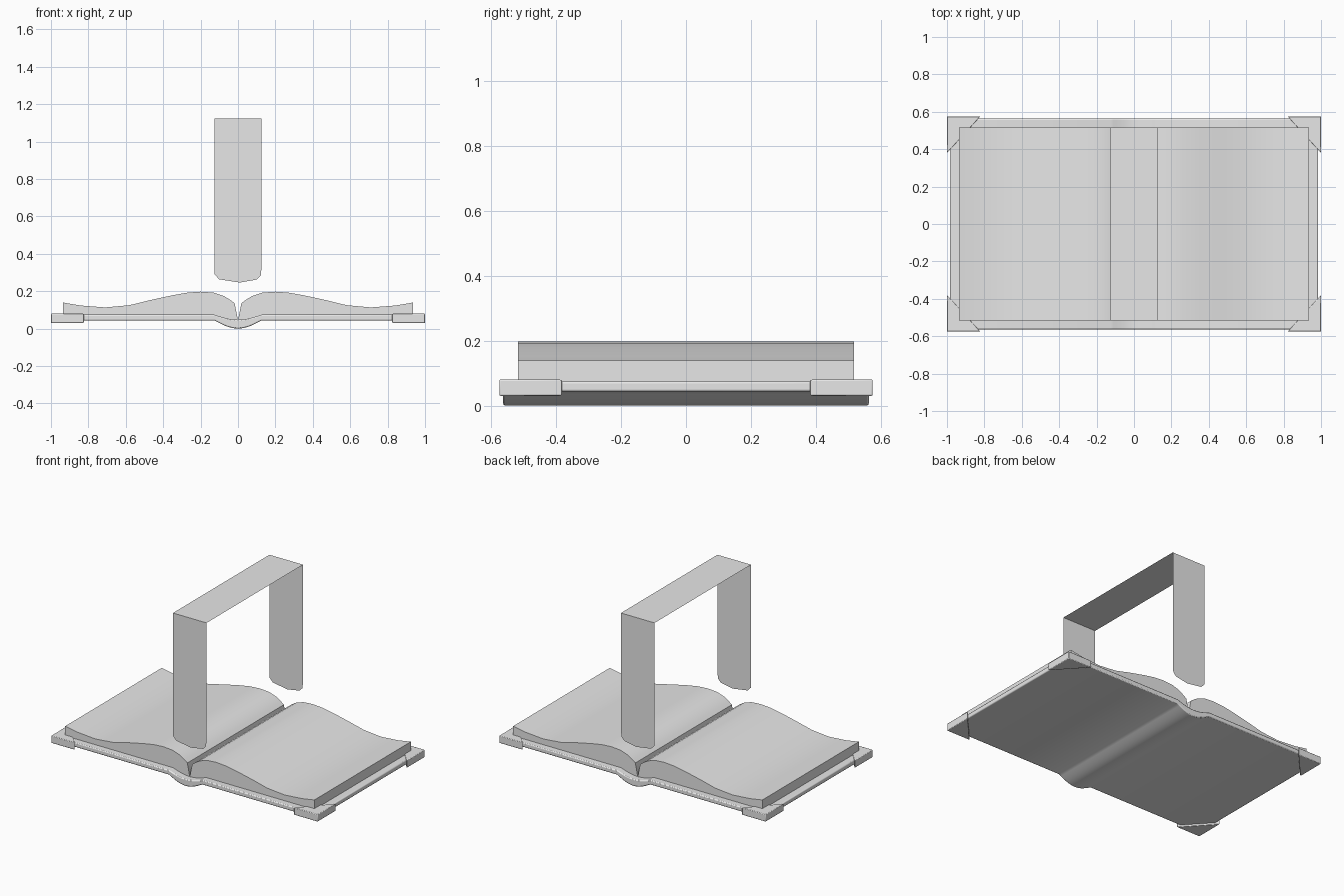
import bpy, bmesh, math
from mathutils import Vector

cube = bpy.data.objects.get("Cube")
if cube:
    bpy.data.objects.remove(cube, do_unlink=True)

grey = bpy.data.materials.new("plain_grey")
grey.use_nodes = True
grey.diffuse_color = (0.8, 0.8, 0.8, 1)
grey.node_tree.nodes["Principled BSDF"].inputs["Base Color"].default_value = (0.8, 0.8, 0.8, 1)


def finish(name, bm, angle=35, bevel=0):
    """Turn a bmesh into a shaded object."""
    mesh = bpy.data.meshes.new(name)
    bm.to_mesh(mesh)
    bm.free()
    mesh.materials.append(grey)
    obj = bpy.data.objects.new(name, mesh)
    bpy.context.collection.objects.link(obj)
    if bevel:
        mod = obj.modifiers.new("soft_edges", "BEVEL")
        mod.width = bevel
        mod.segments = 2
        mod.limit_method = "ANGLE"
        mod.angle_limit = math.radians(45)
    bpy.ops.object.select_all(action="DESELECT")
    obj.select_set(True)
    bpy.context.view_layer.objects.active = obj
    bpy.ops.object.shade_smooth_by_angle(angle=math.radians(angle))
    return obj


def prism(name, points, depth, angle=35, bevel=0):
    """Extrude a closed outline of 3D points along a vector."""
    bm = bmesh.new()
    face = bm.faces.new([bm.verts.new(p) for p in points])
    grown = bmesh.ops.extrude_face_region(bm, geom=[face], use_keep_orig=True)
    moved = [v for v in grown["geom"] if isinstance(v, bmesh.types.BMVert)]
    bmesh.ops.translate(bm, verts=moved, vec=Vector(depth))
    bmesh.ops.recalc_face_normals(bm, faces=bm.faces)
    return finish(name, bm, angle, bevel)


# Cover: two flat boards joined by a rounded spine
COVER_X, COVER_Y, SPINE = 0.985, 0.563, 0.125
BOTTOM, TOP = 0.043, 0.074


def dip(x, base, depth):
    return base - depth * math.cos(math.pi / 2 * x / SPINE)


xs = [SPINE * (i / 8 - 1) for i in range(17)]
lower = [(-COVER_X, BOTTOM)] + [(x, dip(x, BOTTOM, BOTTOM)) for x in xs] + [(COVER_X, BOTTOM)]
upper = [(-COVER_X, TOP)] + [(x, dip(x, TOP, 0.027)) for x in xs] + [(COVER_X, TOP)]
outline = lower + upper[::-1]
prism("cover", [(x, -COVER_Y, z) for x, z in outline], (0, 2 * COVER_Y, 0), 40, 0.006)

# Page blocks: wavy tops falling into the gutter
PAGE_Y = 0.517
wave = [(0.935, 0.139), (0.84, 0.123), (0.71, 0.113), (0.58, 0.125), (0.47, 0.152),
        (0.35, 0.178), (0.27, 0.192), (0.2, 0.197), (0.13, 0.192), (0.075, 0.174),
        (0.04, 0.152), (0.018, 0.135), (0.003, 0.06)]
base = [(0.003, 0.046), (0.06, 0.053), (SPINE, 0.073), (0.935, 0.073)]
for side, name in ((1, "left_pages"), (-1, "right_pages")):
    prism(name, [(side * x, -PAGE_Y, z) for x, z in wave + base], (0, 2 * PAGE_Y, 0), 32)

# Triangular caps on the four cover corners
for sx, across in ((1, "left"), (-1, "right")):
    for sy, along in ((1, "back"), (-1, "front")):
        tri = [(sx, 0.38 * sy, 0.03), (sx, 0.575 * sy, 0.03), (0.822 * sx, 0.575 * sy, 0.03)]
        prism(f"{along}_{across}_corner", tri, (0, 0, 0.05), 30, 0.004)

# Ribbon: a thin sheet folded over, with rounded hanging ends
bm = bmesh.new()
W, H = 0.126, 1.123
tip = [(-W, 0.29), (-0.1, 0.263), (0.01, 0.246), (0.1, 0.262), (0.122, 0.285), (W, 0.33)]
corners = []
for y in (-PAGE_Y, PAGE_Y):
    a, b = bm.verts.new((-W, y, H)), bm.verts.new((W, y, H))
    ends = [bm.verts.new((x, y, z)) for x, z in tip]
    bm.faces.new([a] + ends + [b])
    corners.append((a, b))
(a, b), (c, d) = corners
bm.faces.new([a, b, d, c])
bmesh.ops.recalc_face_normals(bm, faces=bm.faces)
finish("ribbon", bm)
